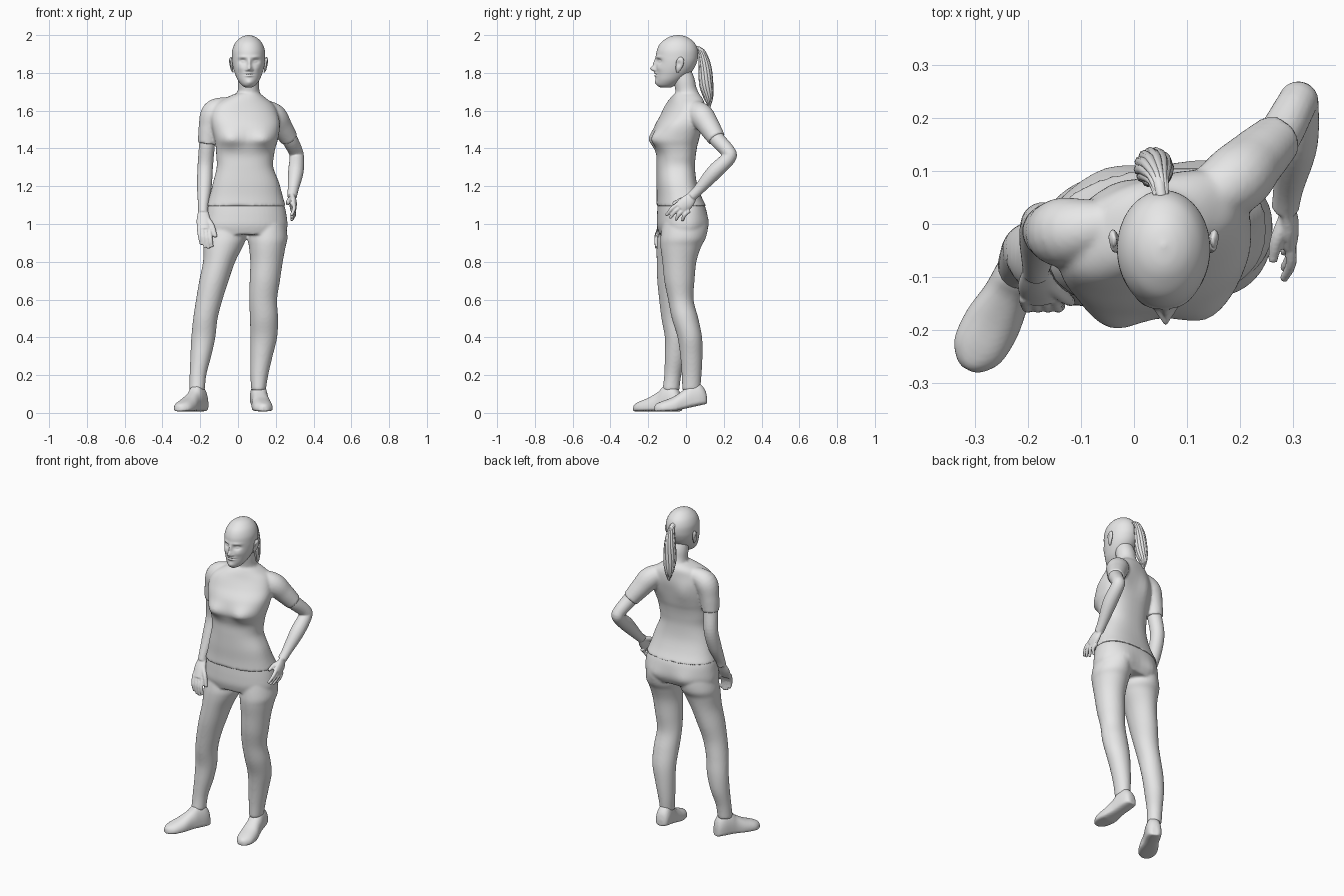
import bpy, bmesh, math
from mathutils import Vector as V

skin = bpy.data.materials.new("plain grey")
skin.diffuse_color = (0.8, 0.8, 0.8, 1)


def spline(rows, sub):
    """Catmull-Rom interpolation of equal-length rows of numbers."""
    out = []
    for i in range(len(rows) - 1):
        a, b, c, d = (rows[max(i - 1, 0)], rows[i], rows[i + 1], rows[min(i + 2, len(rows) - 1)])
        for k in range(sub):
            t = k / sub
            out.append([0.5 * (2 * q + (r - p) * t + (2 * p - 5 * q + 4 * r - s) * t * t
                               + (3 * q - p - 3 * r + s) * t ** 3) for p, q, r, s in zip(a, b, c, d)])
    return out + [list(rows[-1])]


def skin_rings(bm, rings):
    loops = [[bm.verts.new(p) for p in ring] for ring in rings]
    n = len(loops[0])
    for a, b in zip(loops, loops[1:]):
        for i in range(n):
            bm.faces.new((a[i], a[(i + 1) % n], b[(i + 1) % n], b[i]))
    bm.faces.new(loops[0][::-1])
    bm.faces.new(loops[-1])


def power(c, e):
    return math.copysign(abs(c) ** (2 / e), c)


def slab(bm, rows, e=2.0, seg=48, sub=6):
    """Level cross-sections: z, x min, x max, y front, y back, skew."""
    rings = []
    for z, x0, x1, yf, yb, k in spline(rows, sub):
        ring = []
        for i in range(seg):
            t = 2 * math.pi * i / seg
            dx = (x1 - x0) / 2 * power(math.cos(t), e)
            ring.append(((x0 + x1) / 2 + dx, (yf + yb) / 2 + (yb - yf) / 2 * power(math.sin(t), e) + k * dx, z))
        rings.append(ring)
    skin_rings(bm, rings)


def tube(bm, rows, hint=(1, 0, 0), flat=1.0, seg=20, sub=6):
    """Round sections along a path: x, y, z, radius. flat scales the radius along hint."""
    pts = spline(rows, sub)
    rings = []
    for i, p in enumerate(pts):
        t = (V(pts[min(i + 1, len(pts) - 1)][:3]) - V(pts[max(i - 1, 0)][:3])).normalized()
        u = (V(hint) - t * t.dot(V(hint))).normalized()
        w = t.cross(u)
        rings.append([V(p[:3]) + u * p[3] * flat * math.cos(a) + w * p[3] * math.sin(a)
                      for a in (2 * math.pi * j / seg for j in range(seg))])
    skin_rings(bm, rings)


def bump(bm, c, d, s):
    """Push the surface near c by d with a soft falloff of size s."""
    for v in bm.verts:
        q = sum(((v.co[i] - c[i]) / s[i]) ** 2 for i in range(3))
        if q < 12:
            v.co += V(d) * math.exp(-q)


def finish(name, bm, voxel=0, smooth=0):
    bmesh.ops.recalc_face_normals(bm, faces=bm.faces[:])
    me = bpy.data.meshes.new(name)
    bm.to_mesh(me)
    bm.free()
    me.materials.append(skin)
    me.shade_smooth()
    ob = bpy.data.objects.new(name, me)
    bpy.context.collection.objects.link(ob)
    if voxel:
        m = ob.modifiers.new("merge", 'REMESH')
        m.mode, m.voxel_size, m.use_smooth_shade = 'VOXEL', voxel, True
        m = ob.modifiers.new("soften", 'SMOOTH')
        m.factor, m.iterations = 0.5, smooth
    return ob


# shirt: torso, neck and short sleeves
bm = bmesh.new()
slab(bm, [(1.095, -.168, .252, -.155, .105, .08), (1.15, -.15, .236, -.153, .078, .08),
          (1.22, -.132, .217, -.155, .055, .08), (1.30, -.113, .187, -.155, .046, .08),
          (1.36, -.115, .19, -.155, .05, .08), (1.41, -.118, .20, -.165, .058, .07),
          (1.45, -.125, .212, -.172, .068, .07), (1.52, -.14, .222, -.16, .08, .12),
          (1.58, -.142, .212, -.125, .088, .2), (1.63, -.118, .19, -.098, .088, .25),
          (1.665, -.07, .15, -.08, .083, .2), (1.69, -.015, .118, -.062, .068, .1)], 2.4)
for x in (-.045, .145):
    bump(bm, (x, -.17, 1.45), (0, -.03, 0), (.065, .1, .045))
    bump(bm, (x + .01, .08, 1.53), (0, .012, 0), (.05, .06, .07))
tube(bm, [(.055, .01, 1.62, .075), (.056, .008, 1.67, .066), (.056, 0, 1.71, .057),
          (.056, -.01, 1.76, .056), (.056, -.03, 1.82, .05)])
tube(bm, [(-.05, 0, 1.63, .045), (-.125, -.015, 1.592, .066), (-.152, -.015, 1.51, .057),
          (-.163, -.013, 1.425, .049)])
tube(bm, [(.11, .03, 1.62, .045), (.187, .08, 1.575, .065), (.23, .122, 1.515, .058),
          (.272, .163, 1.45, .048)])
finish("shirt", bm, .0075, 4)

# trousers: hips and two legs
bm = bmesh.new()
slab(bm, [(1.14, -.145, .23, -.145, .075, .08), (1.09, -.163, .248, -.149, .1, .08),
          (1.04, -.172, .258, -.152, .108, .08), (.99, -.178, .262, -.152, .105, .08),
          (.945, -.172, .252, -.14, .085, .08)], 2.3)
slab(bm, [(1.02, -.165, .03, -.13, .07, 0), (.93, -.182, .042, -.15, .08, 0),
          (.88, -.183, .025, -.155, .06, 0), (.8, -.185, -.015, -.155, .04, 0),
          (.7, -.205, -.05, -.152, .02, 0), (.6, -.222, -.082, -.142, .0, 0),
          (.5, -.237, -.108, -.13, .0, 0), (.4, -.247, -.12, -.112, .006, 0),
          (.3, -.252, -.142, -.112, .0, 0), (.2, -.256, -.168, -.115, -.025, 0),
          (.12, -.258, -.175, -.125, -.035, 0)])
slab(bm, [(1.02, .06, .25, -.12, .1, 0), (.93, .052, .262, -.135, .1, 0),
          (.88, .058, .252, -.135, .08, 0), (.8, .065, .237, -.125, .055, 0),
          (.7, .062, .222, -.115, .045, 0), (.6, .06, .207, -.095, .04, 0),
          (.5, .063, .212, -.075, .065, 0), (.4, .066, .207, -.045, .085, 0),
          (.3, .066, .183, -.03, .087, 0), (.2, .066, .16, -.022, .082, 0),
          (.12, .07, .147, -.02, .075, 0)])
for x in (-.055, .15):
    bump(bm, (x, .1, .99), (0, .016, 0), (.07, .07, .06))
finish("trousers", bm, .0075, 4)

# shoes: sections from heel to toe (place along length, half width, height)
for name, heel, toe, lift in (("right_shoe", (-.182, -.028), (-.315, -.275), 0),
                              ("left_shoe", (.1, .11), (.14, -.167), .04)):
    bm = bmesh.new()
    h, t = V((*heel, 0)), V((*toe, 0))
    side = (t - h).normalized().cross(V((0, 0, 1)))
    rings = []
    for k, w, top in spline([(0, .018, .07), (.04, .035, .11), (.15, .044, .145), (.32, .045, .148),
                             (.45, .046, .115), (.65, .054, .083), (.85, .05, .062),
                             (.96, .03, .048), (1, .012, .035)], 4):
        up = lift * max(0, 1 - k / .65)
        top = max(top - up * .6, .03)
        mid = top * .4
        ring = []
        for i in range(32):
            a = 2 * math.pi * i / 32
            s = power(math.sin(a), 2 if math.sin(a) > 0 else 5)
            z = mid + s * (top - mid if s > 0 else mid - .008) + up
            ring.append(h.lerp(t, k) + side * w * power(math.cos(a), 2.4) + V((0, 0, z)))
        rings.append(ring)
    skin_rings(bm, rings)
    finish(name, bm, .006, 2)

# right arm hanging, hand resting on the thigh
bm = bmesh.new()
tube(bm, [(-.153, -.015, 1.51, .042), (-.163, -.012, 1.43, .042), (-.173, 0, 1.31, .041),
          (-.178, -.03, 1.2, .039), (-.184, -.075, 1.1, .028), (-.185, -.09, 1.06, .026)])
tube(bm, [(-.185, -.088, 1.07, .026), (-.183, -.115, 1.02, .037), (-.18, -.14, .97, .035)], (0, 1, 0), .5)
for i in range(4):
    x, z = -.208 + .019 * i, .985 - .004 * i
    tube(bm, [(x, -.138, z, .0115), (x + .006, -.157, z - .05, .0105),
              (x + .014, -.156, z - .095 - .012 * (i in (1, 2)), .008)], seg=12)
tube(bm, [(-.165, -.11, 1.03, .015), (-.135, -.135, .985, .013), (-.118, -.148, .93, .009)], seg=12)
finish("right_arm", bm, .0045, 2)

# left arm bent, hand on the hip
bm = bmesh.new()
tube(bm, [(.235, .127, 1.51, .042), (.272, .163, 1.45, .042), (.305, .222, 1.385, .038),
          (.311, .226, 1.35, .038), (.306, .15, 1.275, .041), (.292, .07, 1.185, .029),
          (.286, .03, 1.145, .026)], (1, 0, 0))
tube(bm, [(.286, .035, 1.15, .026), (.292, .005, 1.115, .038), (.292, -.03, 1.085, .036)], (1, 0, 0), .5)
for i, (y, z) in enumerate([(-.105, 1.045), (-.085, 1.03), (-.055, 1.02), (-.02, 1.018)]):
    ky, kz = -.042 + .016 * i, 1.105 - .014 * i
    tube(bm, [(.292, ky + .012, kz + .008, .0115), (.297, (ky + y) / 2, (kz + z) / 2 + .008, .0105),
              (.282, y, z, .008)], seg=12)
tube(bm, [(.285, .005, 1.135, .015), (.27, -.03, 1.125, .013), (.262, -.07, 1.105, .009)], (0, 0, 1), seg=12)
finish("left_arm", bm, .0045, 2)

# head with sculpted face
bm = bmesh.new()
slab(bm, [(z, .056 - w, .056 + w, f, b, 0) for z, w, f, b in
          [(1.722, .016, -.135, -.08), (1.735, .036, -.153, -.055), (1.76, .056, -.159, -.02),
           (1.79, .07, -.16, .015), (1.82, .08, -.16, .04), (1.85, .086, -.159, .055),
           (1.88, .088, -.159, .063), (1.92, .086, -.154, .062), (1.955, .073, -.137, .048),
           (1.98, .052, -.108, .022), (1.994, .028, -.08, -.005), (2.0, .004, -.045, -.037)]],
     seg=128, sub=9)
for x, z, d, sx, sz in [(.06, 1.822, -.028, .013, .014), (.06, 1.85, -.014, .01, .024),
                        (.06, 1.799, -.008, .021, .0055), (.06, 1.785, -.008, .018, .0055),
                        (.06, 1.792, .006, .024, .0025), (.06, 1.75, -.007, .02, .014)]:
    bump(bm, (x, -.16, z), (0, d, 0), (sx, .05, sz))
for s in (-1, 1):
    for x, z, d, sx, sz in [(.035, 1.862, .016, .018, .012), (.035, 1.861, -.009, .011, .006),
                            (.035, 1.884, -.005, .025, .008), (.045, 1.825, -.005, .02, .018),
                            (.014, 1.815, -.008, .007, .007)]:
        bump(bm, (.06 + s * x, -.15, z), (0, d, 0), (sx, .05, sz))
finish("head", bm)

# ears
for name, s in (("right_ear", -1), ("left_ear", 1)):
    bm = bmesh.new()
    x = .056 + s * .088
    tube(bm, [(x - s * .006, -.045, 1.803, .006), (x, -.042, 1.818, .013), (x + s * .005, -.034, 1.845, .02),
              (x + s * .008, -.03, 1.868, .019), (x + s * .004, -.034, 1.882, .008)], (1, 0, 0), .45, 20)
    bump(bm, (x + s * .014, -.038, 1.85), (-s * .008, 0, 0), (.02, .009, .016))
    finish(name, bm)

# ponytail: twisted strands round a core
bm = bmesh.new()
core = [(.052, .05, 1.935, .014), (.046, .082, 1.915, .02), (.041, .1, 1.84, .033),
        (.037, .107, 1.74, .038), (.034, .118, 1.67, .026), (.032, .124, 1.615, .006)]
tube(bm, [(x, y, z, r * .7) for x, y, z, r in core])
for i in range(12):
    rows = []
    for k, (x, y, z, r) in enumerate(core):
        a = 2 * math.pi * i / 12 + k * .22
        rows.append((x + .7 * r * math.cos(a), y + .7 * r * math.sin(a), z + .01 * (i % 3) * (k == 5), r * .3))
    tube(bm, rows, seg=8)
finish("ponytail", bm)
